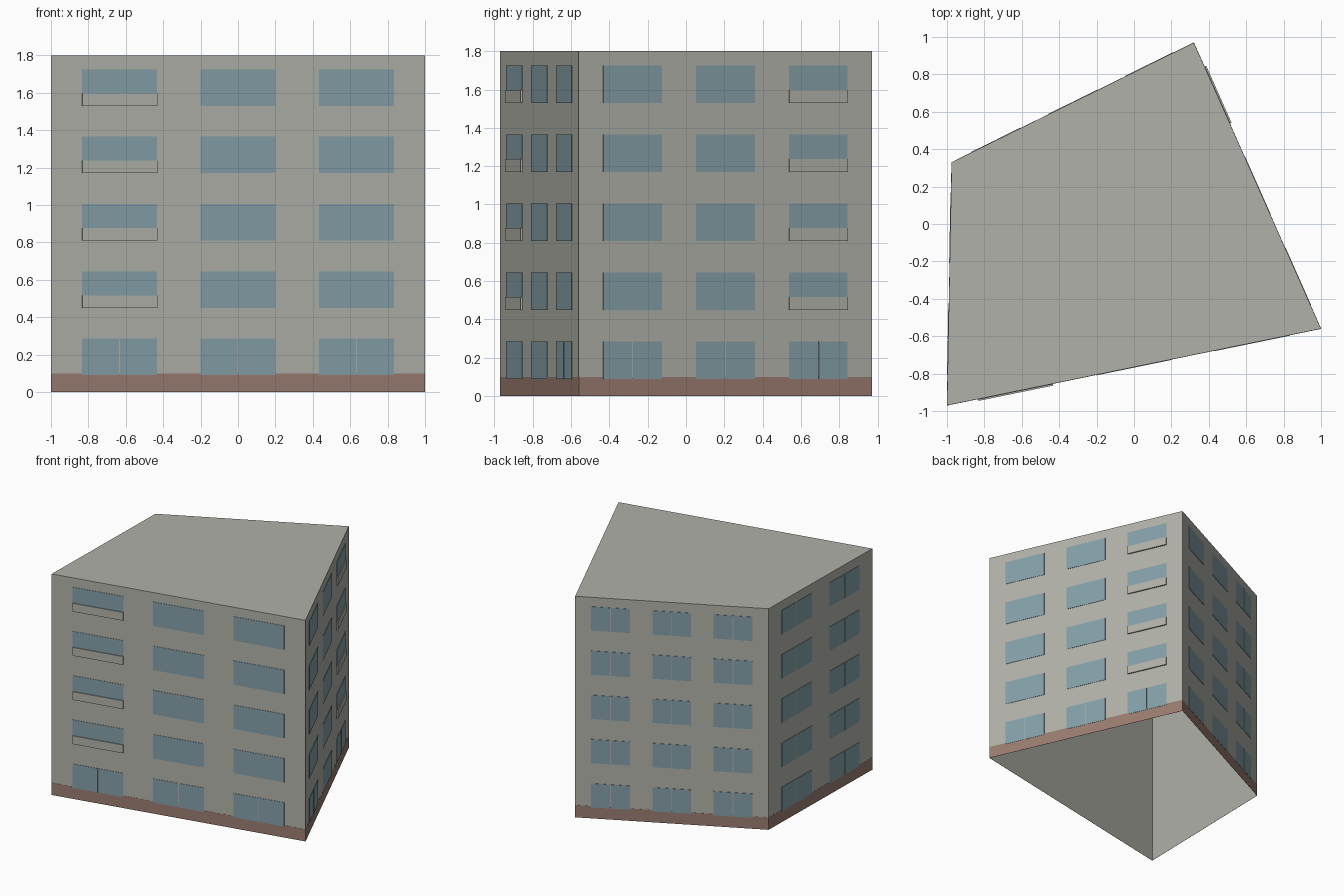
import bpy, bmesh
from mathutils import Vector

cube = bpy.data.objects.get("Cube")
if cube:
    bpy.data.objects.remove(cube, do_unlink=True)


def make_material(name, colour):
    mat = bpy.data.materials.new(name)
    mat.use_nodes = True
    mat.diffuse_color = (*colour, 1)
    bsdf = next(n for n in mat.node_tree.nodes if n.type == 'BSDF_PRINCIPLED')
    bsdf.inputs["Base Color"].default_value = (*colour, 1)
    bsdf.inputs["Roughness"].default_value = 0.9
    return mat


CONCRETE = make_material("warm_grey_concrete", (0.44, 0.44, 0.40))
GLASS = make_material("blue_grey_glass", (0.23, 0.35, 0.39))
BRICK = make_material("brown_plinth", (0.32, 0.20, 0.16))

HEIGHT, FLOORS = 1.8, 5
STOREY = HEIGHT / FLOORS
SILL, WINDOW_HEIGHT, MULLION = 0.09, 0.195, 0.006

# Corners run anticlockwise: front left, front right, back right, back left
corners = [Vector(c) for c in ((-1, -0.97, 0), (1, -0.56, 0),
                               (0.32, 0.97, 0), (-0.975, 0.33, 0))]
names = ["front", "right", "back", "left"]


def finish(bm, name, mat):
    mesh = bpy.data.meshes.new(name)
    bm.to_mesh(mesh)
    bm.free()
    mesh.materials.append(mat)
    obj = bpy.data.objects.new(name, mesh)
    bpy.context.collection.objects.link(obj)
    return obj


def add_plate(bm, a, b, start, end, z0, z1, depth):
    """Plate on the wall a-b, between two distances along it, open at the back."""
    along = (b - a).normalized()
    out = along.cross(Vector((0, 0, 1)))
    spots = ((start, z0), (end, z0), (end, z1), (start, z1))
    back = [a + along * s + Vector((0, 0, z)) for s, z in spots]
    inner = [bm.verts.new(p) for p in back]
    outer = [bm.verts.new(p + out * depth) for p in back]
    bm.faces.new(outer)
    for i in range(4):
        j = (i + 1) % 4
        bm.faces.new((inner[i], inner[j], outer[j], outer[i]))


# Building shell: four walls and a flat roof, open underneath
bm = bmesh.new()
low = [bm.verts.new(c) for c in corners]
high = [bm.verts.new(c + Vector((0, 0, HEIGHT))) for c in corners]
for i in range(4):
    j = (i + 1) % 4
    bm.faces.new((low[i], low[j], high[j], high[i]))
bm.faces.new(high)
finish(bm, "walls_and_roof", CONCRETE)

# Plinth band around the foot of the walls
bm = bmesh.new()
for i in range(4):
    a, b = corners[i], corners[(i + 1) % 4]
    add_plate(bm, a, b, 0, (b - a).length, 0, 0.1, 0.001)
finish(bm, "plinth", BRICK)

# Windows: split panes on the ground floor, and on every floor at back and left
balcony_column = {"front": 0, "right": 2}
for i, name in enumerate(names):
    a, b = corners[i], corners[(i + 1) % 4]
    length = (b - a).length
    columns = 2 if name == "left" else 3
    margin = 0.25 / columns
    width = 0.2 if columns == 3 else 0.29
    step = (1 - 2 * margin - width) / (columns - 1)
    panes, parapets = bmesh.new(), bmesh.new()
    for floor in range(FLOORS):
        z0 = SILL + floor * STOREY
        z1 = z0 + WINDOW_HEIGHT
        for col in range(columns):
            start = (margin + col * step) * length
            end = start + width * length
            if floor == 0 or name in ("back", "left"):
                mid = (start + end) / 2
                add_plate(panes, a, b, start, mid - MULLION / 2, z0, z1, 0.003)
                add_plate(panes, a, b, mid + MULLION / 2, end, z0, z1, 0.003)
            else:
                add_plate(panes, a, b, start, end, z0, z1, 0.003)
            # Low balcony parapet over the foot of the upper windows
            if floor > 0 and balcony_column.get(name) == col:
                add_plate(parapets, a, b, start, end, z0, z0 + 0.067, 0.01)
    finish(panes, name + "_windows", GLASS)
    if name in balcony_column:
        finish(parapets, name + "_balcony_parapets", CONCRETE)
    else:
        parapets.free()
